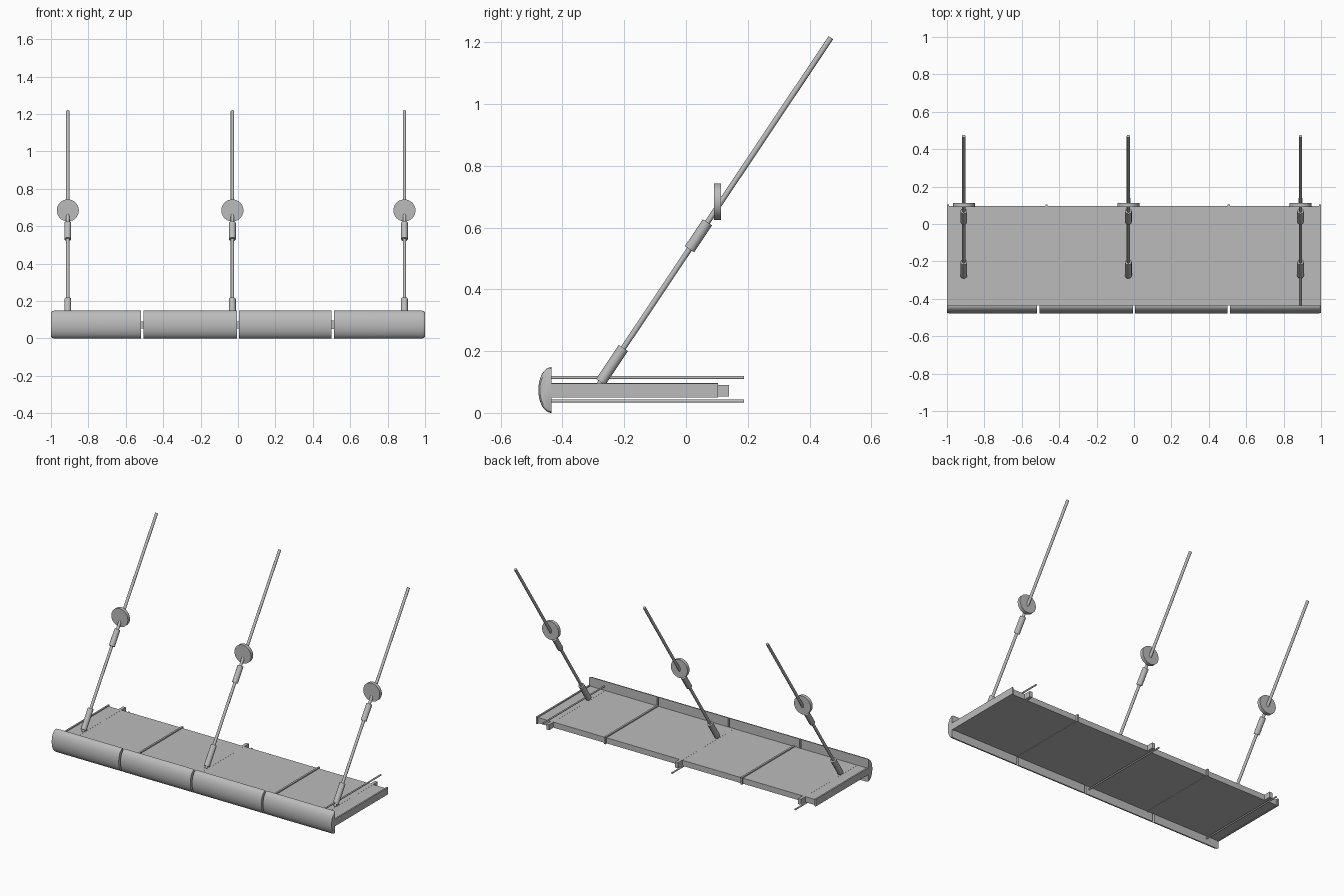
import bpy, bmesh, math
from mathutils import Vector

if "Cube" in bpy.data.objects:
    bpy.data.objects.remove(bpy.data.objects["Cube"], do_unlink=True)

metal = bpy.data.materials.new("grey metal")
metal.use_nodes = True
GREY = (0.5, 0.5, 0.5, 1)
metal.diffuse_color = GREY
metal.node_tree.nodes["Principled BSDF"].inputs["Base Color"].default_value = GREY


def finish(bm, name, smooth=False):
    bmesh.ops.recalc_face_normals(bm, faces=bm.faces)
    mesh = bpy.data.meshes.new(name)
    bm.to_mesh(mesh)
    bm.free()
    obj = bpy.data.objects.new(name, mesh)
    bpy.context.collection.objects.link(obj)
    mesh.materials.append(metal)
    if smooth:
        bpy.ops.object.select_all(action='DESELECT')
        obj.select_set(True)
        bpy.context.view_layer.objects.active = obj
        bpy.ops.object.shade_smooth_by_angle(angle=math.radians(35))
    return obj


def box(name, low, high):
    low, high = Vector(low), Vector(high)
    bm = bmesh.new()
    bmesh.ops.create_cube(bm, size=1)
    for v in bm.verts:
        v.co = (low + high) / 2 + v.co * (high - low)
    return finish(bm, name)


def rod(name, start, end, radius, sides=16):
    start, end = Vector(start), Vector(end)
    axis = end - start
    bm = bmesh.new()
    bmesh.ops.create_cone(bm, cap_ends=True, segments=sides, radius1=radius,
                          radius2=radius, depth=axis.length)
    turn = axis.to_track_quat('Z', 'Y')
    for v in bm.verts:
        v.co = (start + end) / 2 + turn @ v.co
    return finish(bm, name, True)


def fascia(name, x0, x1):
    """Half-round front trim, rounded where it meets an outer end."""
    stations = []
    for x, inward in ((x0, 1), (x1, -1)):
        outer = abs(x) > 0.9
        end = [(x + inward * 0.018 * (1 - math.cos(a)),
                1 - 0.12 * (1 - math.sin(a)) if outer else 1)
               for a in (0, math.pi / 6, math.pi / 3, math.pi / 2)]
        if not outer:
            end = end[:1]
        stations += end if inward > 0 else end[::-1]
    bm = bmesh.new()
    rings = []
    for x, s in stations:
        angles = [math.pi * i / 24 for i in range(25)]
        rings.append([bm.verts.new((x, -0.436 - 0.042 * s * math.sin(a),
                                    0.074 + 0.074 * s * math.cos(a))) for a in angles])
    for a, b in zip(rings, rings[1:]):
        for i in range(len(a)):
            j = (i + 1) % len(a)
            bm.faces.new((a[i], a[j], b[j], b[i]))
    bm.faces.new(rings[0])
    bm.faces.new(rings[-1])
    return finish(bm, name, True)


# Canopy deck, end plates and joint bars
FRONT, BACK = -0.437, 0.095
box("deck_panel", (-0.99, FRONT, 0.053), (0.99, BACK, 0.089))
for side, x in (("right", -0.995), ("left", 0.995)):
    box(side + "_end_plate", (x - 0.005, FRONT, 0.05), (x + 0.005, 0.104, 0.095))
for side, x in (("right", -0.468), ("left", 0.507)):
    box(side + "_joint_bar", (x - 0.006, FRONT, 0.05), (x + 0.006, 0.104, 0.096))

# Four front trim segments with narrow gaps
edges = [-1, -0.512, 0, 0.507, 1]
for i, (a, b) in enumerate(zip(edges, edges[1:])):
    fascia("front_trim_%d" % (i + 1), a if i == 0 else a + 0.006, b if i == 3 else b - 0.006)

# Support arms: beam, tie rod, hanger rod, sleeves and wall disc
foot, tip = Vector((0, -0.283, 0.09)), Vector((0, 0.472, 1.219))


def along(x, z):
    t = (z - foot.z) / (tip.z - foot.z)
    return foot.lerp(tip, t) + Vector((x, 0, 0))


for label, x, tie_z in (("right", -0.91, 0.038), ("middle", -0.03, 0.038), ("left", 0.89, 0.114)):
    box(label + "_beam", (x - 0.01, FRONT, 0.0535), (x + 0.01, 0.14, 0.0895))
    rod(label + "_tie_rod", (x, FRONT, tie_z), (x, 0.187, tie_z), 0.005, 12)
    rod(label + "_hanger_rod", along(x, 0.09), along(x, 1.215), 0.009)
    rod(label + "_lower_sleeve", along(x, 0.1), along(x, 0.21), 0.018)
    rod(label + "_turnbuckle", along(x, 0.53), along(x, 0.617), 0.018)
    rod(label + "_wall_disc", (x, 0.091, 0.684), (x, 0.113, 0.684), 0.059, 40)
